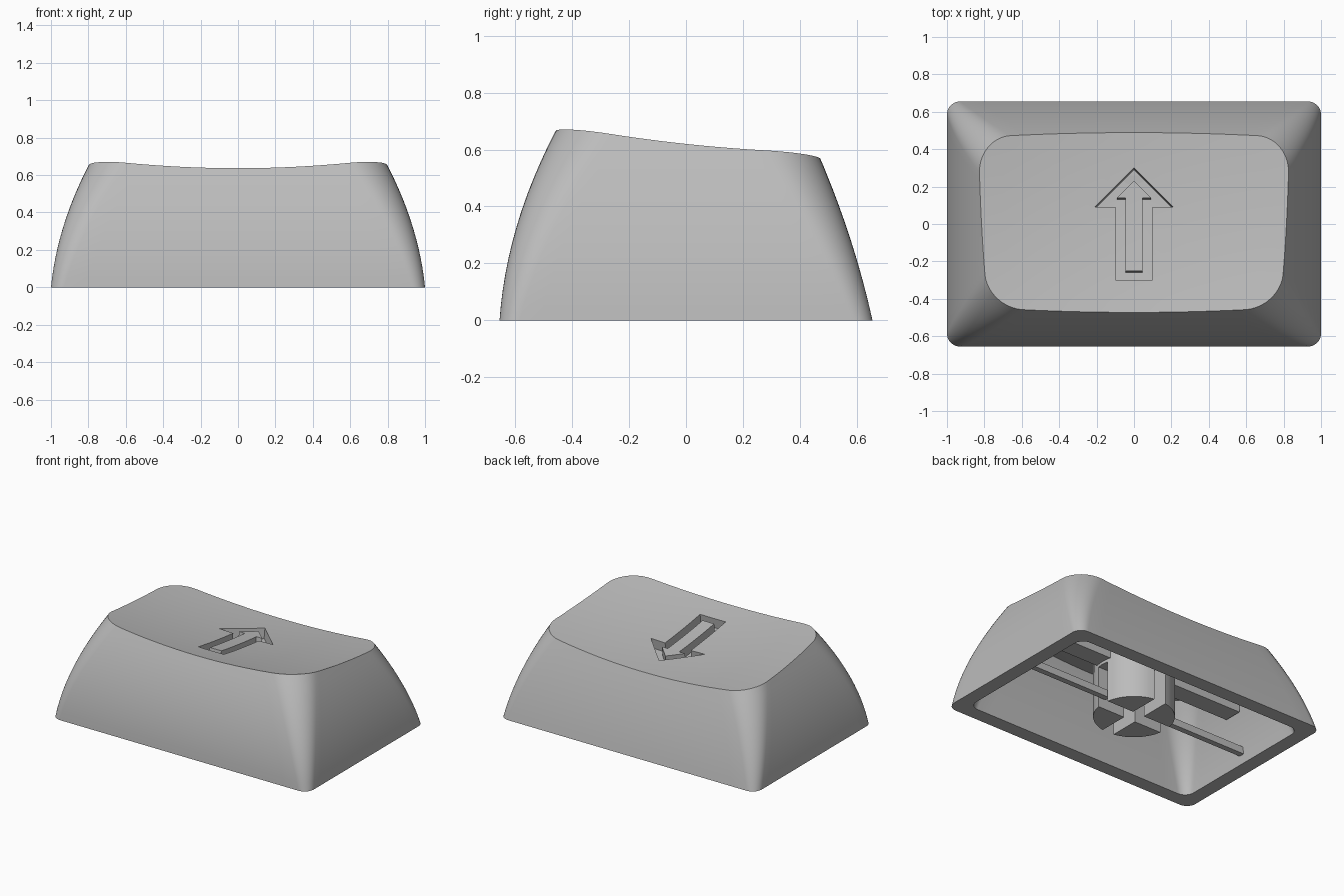
import bpy, bmesh, math

if "Cube" in bpy.data.objects:
    bpy.data.objects.remove(bpy.data.objects["Cube"], do_unlink=True)

grey = bpy.data.materials.new("plain_grey")
grey.use_nodes = True
grey.diffuse_color = (0.5, 0.5, 0.5, 1)
grey.node_tree.nodes["Principled BSDF"].inputs["Base Color"].default_value = (0.5, 0.5, 0.5, 1)


def finish(bm, name):
    bmesh.ops.recalc_face_normals(bm, faces=bm.faces)
    mesh = bpy.data.meshes.new(name)
    bm.to_mesh(mesh)
    bm.free()
    mesh.materials.append(grey)
    obj = bpy.data.objects.new(name, mesh)
    bpy.context.collection.objects.link(obj)
    return obj


def select(obj):
    bpy.ops.object.select_all(action='DESELECT')
    obj.select_set(True)
    bpy.context.view_layer.objects.active = obj


def smooth(obj):
    select(obj)
    bpy.ops.object.shade_smooth_by_angle(angle=math.radians(32))


def prism(bm, outline, z0, z1):
    low = [bm.verts.new((x, y, z0)) for x, y in outline]
    high = [bm.verts.new((x, y, z1)) for x, y in outline]
    bm.faces.new(low[::-1])
    bm.faces.new(high)
    for i in range(len(low)):
        j = (i + 1) % len(low)
        bm.faces.new((low[i], low[j], high[j], high[i]))


# Scooped, tilted top surface
def dish(x, y):
    return 0.56 - 0.115 * y + 0.1 * y * y + 0.09 * x * x


ARC, EDGE, ROWS = 10, 16, 12


# Rounded rectangle cross-section at height z, shrunk by off
def section_point(i, z, off):
    corner, k = divmod(i, ARC + EDGE)
    hx = 1 - 0.1 * z - 0.32 * z * z - off
    front = -0.655 + 0.07 * z + 0.34 * z * z + off
    back = 0.655 - 0.22 * z - 0.18 * z * z - off
    r = 0.07 + 0.19 * z

    def on_arc(c, t):
        c %= 4
        a = (c + t) * math.pi / 2
        cx = (hx - r) * (1 if c in (0, 3) else -1)
        cy = back - r if c < 2 else front + r
        return cx + r * math.cos(a), cy + r * math.sin(a)

    if k <= ARC:
        return on_arc(corner, k / ARC)
    t = (k - ARC) / EDGE
    (ax, ay), (bx, by) = on_arc(corner, 1), on_arc(corner + 1, 0)
    return ax + (bx - ax) * t, ay + (by - ay) * t


COUNT = 4 * (ARC + EDGE)


# Wall rows from the base up, then cap rows shrinking to the middle
def shell_rows(off, drop):
    columns = []
    for i in range(COUNT):
        top = 0.6
        for _ in range(15):
            top = dish(*section_point(i, top, off)) - drop
        column = []
        for k in range(ROWS + 1):
            z = top * k / ROWS
            column.append((*section_point(i, z, off), z))
        x, y, _ = column[-1]
        for s in (0.85, 0.7, 0.55, 0.4, 0.25, 0.1):
            column.append((x * s, y * s, dish(x * s, y * s) - drop))
        columns.append(column)
    return list(zip(*columns))


# Cap: hollow shell
bm = bmesh.new()
base_rings = []
for off, drop in ((0, 0), (0.1, 0.11)):
    rings = [[bm.verts.new(p) for p in row] for row in shell_rows(off, drop)]
    base_rings.append(rings[0])
    for a, b in zip(rings, rings[1:]):
        for i in range(COUNT):
            j = (i + 1) % COUNT
            bm.faces.new((a[i], a[j], b[j], b[i]))
    middle = bm.verts.new((0, 0, dish(0, 0) - drop))
    for i in range(COUNT):
        bm.faces.new((rings[-1][i], rings[-1][(i + 1) % COUNT], middle))
a, b = base_rings
for i in range(COUNT):
    j = (i + 1) % COUNT
    bm.faces.new((a[i], a[j], b[j], b[i]))
cap = finish(bm, "cap_shell")


# Arrow-outline groove cutter, leaning with the tilted top
def arrow(tip, wing_x, wing_y, shaft, end):
    half = [(shaft, end), (shaft, wing_y), (wing_x, wing_y)]
    return half + [(0, tip)] + [(-x, y) for x, y in reversed(half)]


bm = bmesh.new()
loops = []
for outline in (arrow(0.3, 0.21, 0.09, 0.1, -0.3), arrow(0.23, 0.09, 0.14, 0.045, -0.25)):
    for h in (0.08, -0.07):
        loops.append([bm.verts.new((x, y + 0.13 * h, dish(x, y) + h)) for x, y in outline])
out_hi, out_lo, in_hi, in_lo = loops
for p, q in ((out_hi, out_lo), (out_lo, in_lo), (in_lo, in_hi), (in_hi, out_hi)):
    for i in range(len(p)):
        j = (i + 1) % len(p)
        bm.faces.new((p[i], p[j], q[j], q[i]))
cutter = finish(bm, "arrow_cutter")
cutter.hide_render = True
cut = cap.modifiers.new("arrow_groove", 'BOOLEAN')
cut.operation = 'DIFFERENCE'
cut.solver = 'EXACT'
cut.object = cutter
select(cap)
bpy.ops.object.modifier_apply(modifier=cut.name)
bpy.data.objects.remove(cutter, do_unlink=True)
smooth(cap)

# Stem: four quarter posts around a cross slot, under a solid core
RADIUS, GAP = 0.26, 0.045
bm = bmesh.new()
start = math.asin(GAP / RADIUS)
for q in range(4):
    outline = [(GAP, GAP)]
    for k in range(9):
        a = start + (math.pi / 2 - 2 * start) * k / 8
        outline.append((RADIUS * math.cos(a), RADIUS * math.sin(a)))
    c, s = round(math.cos(q * math.pi / 2)), round(math.sin(q * math.pi / 2))
    prism(bm, [(x * c - y * s, x * s + y * c) for x, y in outline], 0.01, 0.3)
circle = [(RADIUS * math.cos(k * math.pi / 20), RADIUS * math.sin(k * math.pi / 20)) for k in range(40)]
prism(bm, circle, 0.3, 0.47)
smooth(finish(bm, "stem"))


# Ribs running from the stem to the side walls
def ribs(name, inner, outer, half_width, z0, z1):
    bm = bmesh.new()
    for side in (-1, 1):
        x0, x1 = side * inner, side * outer
        prism(bm, [(x0, -half_width), (x1, -half_width), (x1, half_width), (x0, half_width)], z0, z1)
    finish(bm, name)


ribs("lower_ribs", 0.22, 0.93, 0.02, 0.06, 0.11)
ribs("upper_ribs", 0.2, 0.82, 0.065, 0.32, 0.47)
